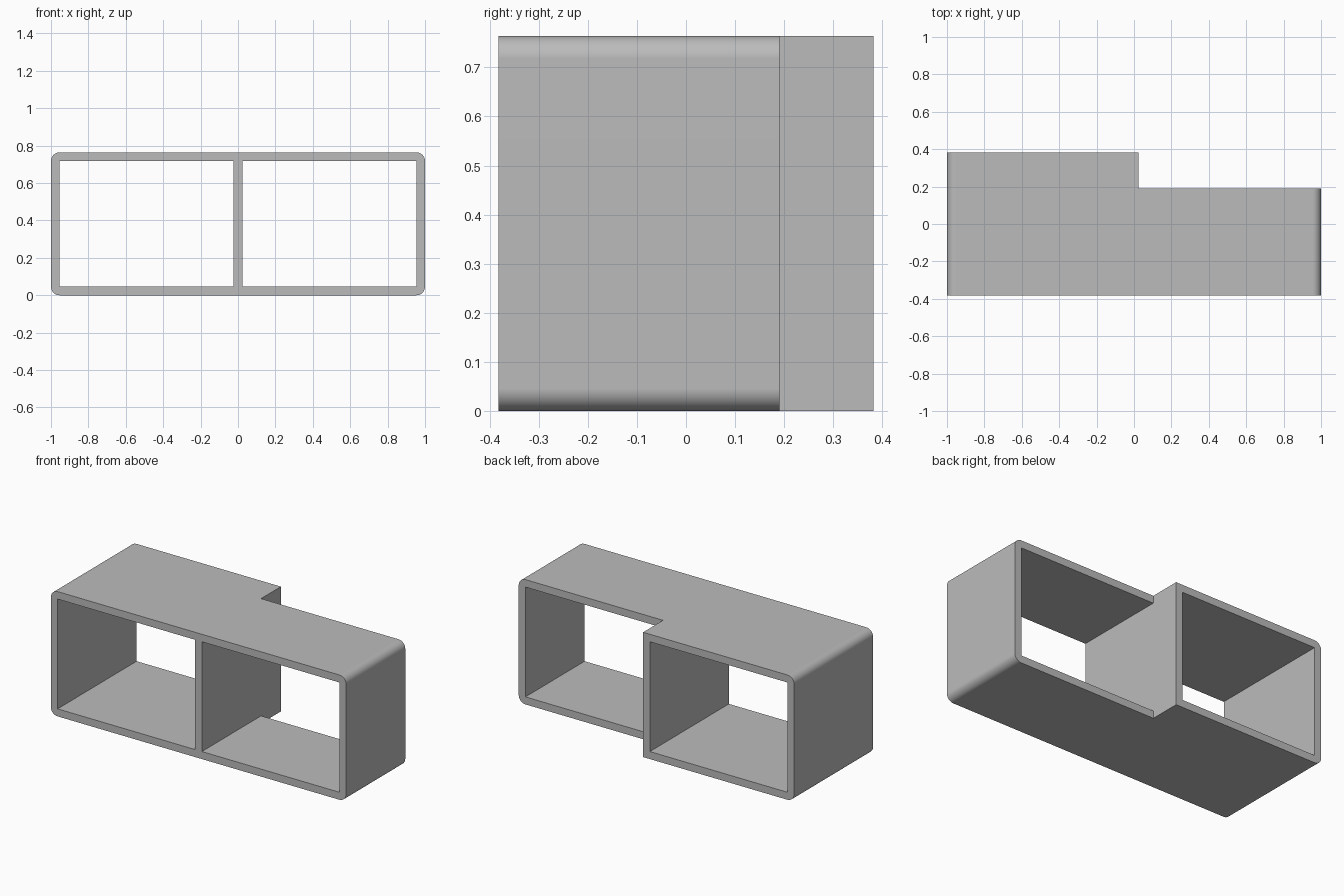
import bpy
import bmesh

cube = bpy.data.objects.get("Cube")
if cube:
    bpy.data.objects.remove(cube, do_unlink=True)

WIDTH, DEPTH, HEIGHT = 2.0, 0.764, 0.764
WALL = 0.046
STEP_Y = 0.19
HALF_X, HALF_Y, HALF_WALL = WIDTH / 2, DEPTH / 2, WALL / 2

grey = bpy.data.materials.new("plain grey")
grey.use_nodes = True
grey.diffuse_color = (0.5, 0.5, 0.5, 1)
grey.node_tree.nodes["Principled BSDF"].inputs["Base Color"].default_value = (0.5, 0.5, 0.5, 1)


def box(name, low, high, radius=0):
    """Box between two corners, with optional rounding of its long x-end edges."""
    bm = bmesh.new()
    bmesh.ops.create_cube(bm, size=1)
    for v in bm.verts:
        v.co = [h if c > 0 else l for c, l, h in zip(v.co, low, high)]
    if radius:
        along_y = [e for e in bm.edges
                   if abs(e.verts[0].co.y - e.verts[1].co.y) > radius]
        bmesh.ops.bevel(bm, geom=along_y, offset=radius, segments=8,
                        profile=0.5, affect='EDGES')
    mesh = bpy.data.meshes.new(name)
    bm.to_mesh(mesh)
    bm.free()
    mesh.materials.append(grey)
    obj = bpy.data.objects.new(name, mesh)
    bpy.context.collection.objects.link(obj)
    return obj


# Rounded outer shell
shell = box("shelf_frame", (-HALF_X, -HALF_Y, 0), (HALF_X, HALF_Y, HEIGHT), WALL)

# Rear step on the left half, then the two open compartments
cutters = [
    box("step_cutter", (HALF_WALL, STEP_Y, -1), (HALF_X + 1, 1, 2)),
    box("right_opening_cutter", (WALL - HALF_X, -1, WALL), (-HALF_WALL, 1, HEIGHT - WALL)),
    box("left_opening_cutter", (HALF_WALL, -1, WALL), (HALF_X - WALL, 1, HEIGHT - WALL)),
]

bpy.ops.object.select_all(action='DESELECT')
bpy.context.view_layer.objects.active = shell
shell.select_set(True)
for cutter in cutters:
    cutter.hide_render = True
    cut = shell.modifiers.new(cutter.name, 'BOOLEAN')
    cut.operation = 'DIFFERENCE'
    cut.solver = 'EXACT'
    cut.object = cutter
    bpy.ops.object.modifier_apply(modifier=cut.name)
    bpy.data.objects.remove(cutter, do_unlink=True)

# Smooth corners with flat panels
bpy.ops.object.shade_smooth_by_angle()
weighted = shell.modifiers.new("flat panels", 'WEIGHTED_NORMAL')
weighted.keep_sharp = True
